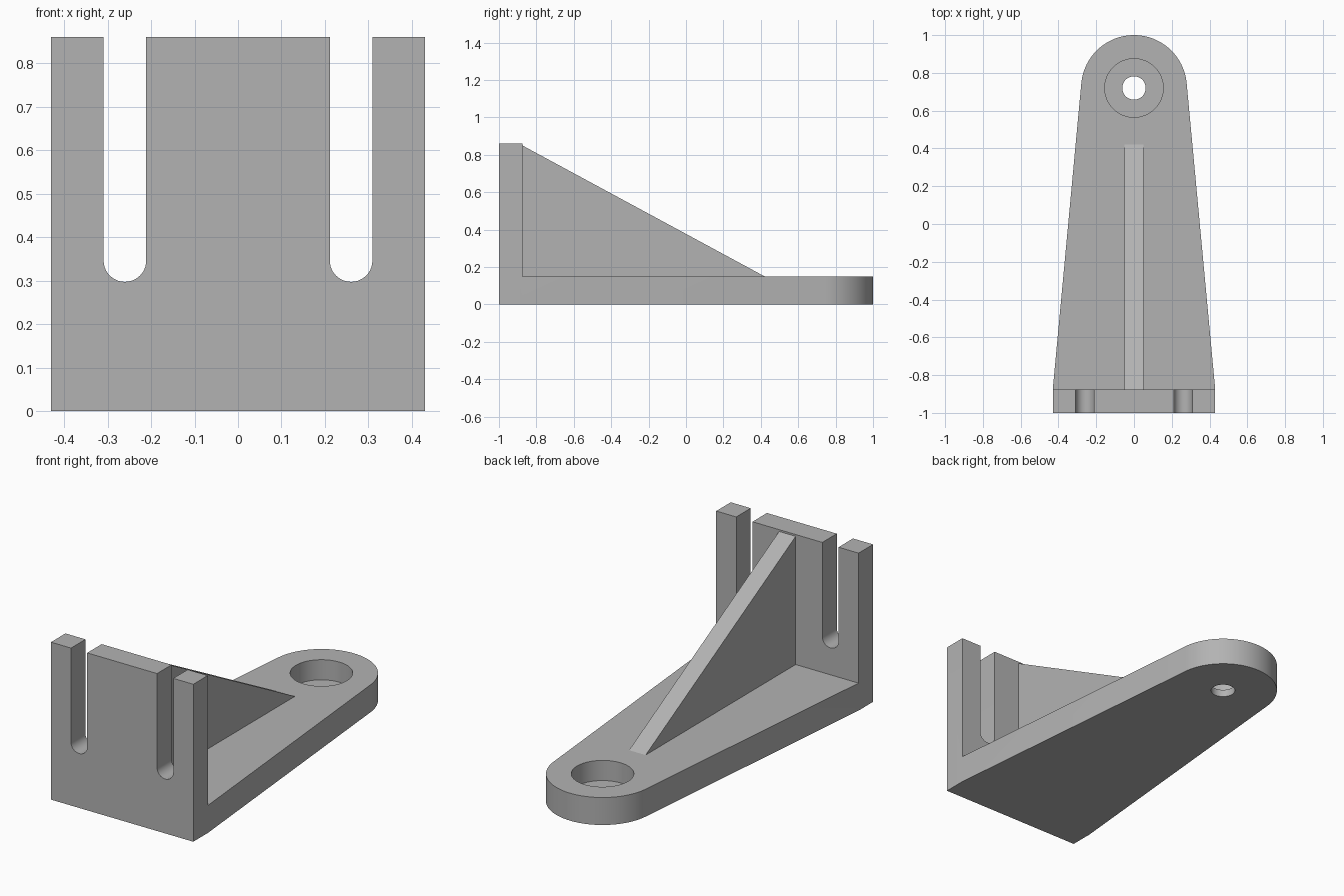
import bpy
import bmesh
from math import acos, atan2, cos, hypot, pi, sin
from mathutils import Vector

cube = bpy.data.objects.get("Cube")
if cube:
    bpy.data.objects.remove(cube, do_unlink=True)

# Main dimensions
HALF_W, FRONT, WALL_BACK = 0.43, -1.0, -0.875
PLATE_T, WALL_H = 0.15, 0.86
EYE_Y, EYE_R = 0.72, 0.28
BORE_R, BORE_FLOOR, HOLE_R = 0.155, 0.04, 0.062
SLOT_X, SLOT_R, SLOT_Z = 0.26, 0.049, 0.346
RIB_HALF, RIB_TOP, RIB_END = 0.05, 0.85, 0.42

grey = bpy.data.materials.new("grey")
grey.use_nodes = True
colour = (0.45, 0.45, 0.45, 1)
grey.diffuse_color = colour
grey.node_tree.nodes["Principled BSDF"].inputs["Base Color"].default_value = colour


def arc(cx, cy, r, start, end, steps):
    return [(cx + r * cos(start + (end - start) * i / steps),
             cy + r * sin(start + (end - start) * i / steps)) for i in range(steps + 1)]


def prism(name, outline, place, direction):
    """Extrude a flat outline along a direction into a closed solid."""
    bm = bmesh.new()
    face = bm.faces.new([bm.verts.new(place(a, b)) for a, b in outline])
    result = bmesh.ops.extrude_face_region(bm, geom=[face])
    moved = [v for v in result["geom"] if isinstance(v, bmesh.types.BMVert)]
    bmesh.ops.translate(bm, verts=moved, vec=Vector(direction))
    bmesh.ops.recalc_face_normals(bm, faces=bm.faces)
    mesh = bpy.data.meshes.new(name)
    bm.to_mesh(mesh)
    bm.free()
    mesh.materials.append(grey)
    obj = bpy.data.objects.new(name, mesh)
    bpy.context.collection.objects.link(obj)
    return obj


def combine(target, other, operation):
    """Apply a boolean and discard the second solid."""
    bpy.context.view_layer.objects.active = target
    mod = target.modifiers.new(operation, "BOOLEAN")
    mod.operation, mod.object, mod.solver = operation, other, "EXACT"
    bpy.ops.object.modifier_apply(modifier=mod.name)
    bpy.data.objects.remove(other, do_unlink=True)


# Tapered base plate, its sides tangent to the rounded end
dy = WALL_BACK - EYE_Y
tangent = atan2(dy, HALF_W) + acos(EYE_R / hypot(HALF_W, dy))
plate_outline = [(-HALF_W, WALL_BACK), (HALF_W, WALL_BACK)]
plate_outline += arc(0, EYE_Y, EYE_R, tangent, pi - tangent, 48)
bracket = prism("bracket_body", plate_outline, lambda x, y: (x, y, 0), (0, 0, PLATE_T))

# Upright wall with two open round-bottomed slots
wall_outline = [(-HALF_W, 0), (HALF_W, 0), (HALF_W, WALL_H)]
for x in (SLOT_X, -SLOT_X):
    wall_outline.append((x + SLOT_R, WALL_H))
    wall_outline += arc(x, SLOT_Z, SLOT_R, 0, -pi, 20)
    wall_outline.append((x - SLOT_R, WALL_H))
wall_outline.append((-HALF_W, WALL_H))
wall = prism("slotted_wall", wall_outline, lambda x, z: (x, FRONT, z),
             (0, WALL_BACK - FRONT, 0))
combine(bracket, wall, "UNION")

# Triangular rib, sunk slightly into the wall and plate
slope = (RIB_TOP - PLATE_T) / (RIB_END - WALL_BACK)
sink = 0.04
rib_outline = [(WALL_BACK - sink, PLATE_T - sink), (RIB_END + sink, PLATE_T - sink),
               (RIB_END + sink, PLATE_T - sink * slope), (WALL_BACK, RIB_TOP),
               (WALL_BACK - sink, RIB_TOP)]
rib = prism("rib", rib_outline, lambda y, z: (-RIB_HALF, y, z), (2 * RIB_HALF, 0, 0))
combine(bracket, rib, "UNION")

# Counterbore and through hole in the rounded end
for name, radius, bottom in (("counterbore", BORE_R, BORE_FLOOR), ("hole", HOLE_R, -0.1)):
    circle = arc(0, EYE_Y, radius, 0, 2 * pi, 64)[:-1]
    cutter = prism(name, circle, lambda x, y: (x, y, bottom), (0, 0, 0.3))
    combine(bracket, cutter, "DIFFERENCE")

# Smooth the round surfaces, keep the edges sharp
bpy.ops.object.select_all(action="DESELECT")
bracket.select_set(True)
bpy.context.view_layer.objects.active = bracket
bpy.ops.object.shade_smooth_by_angle(angle=pi / 9)
